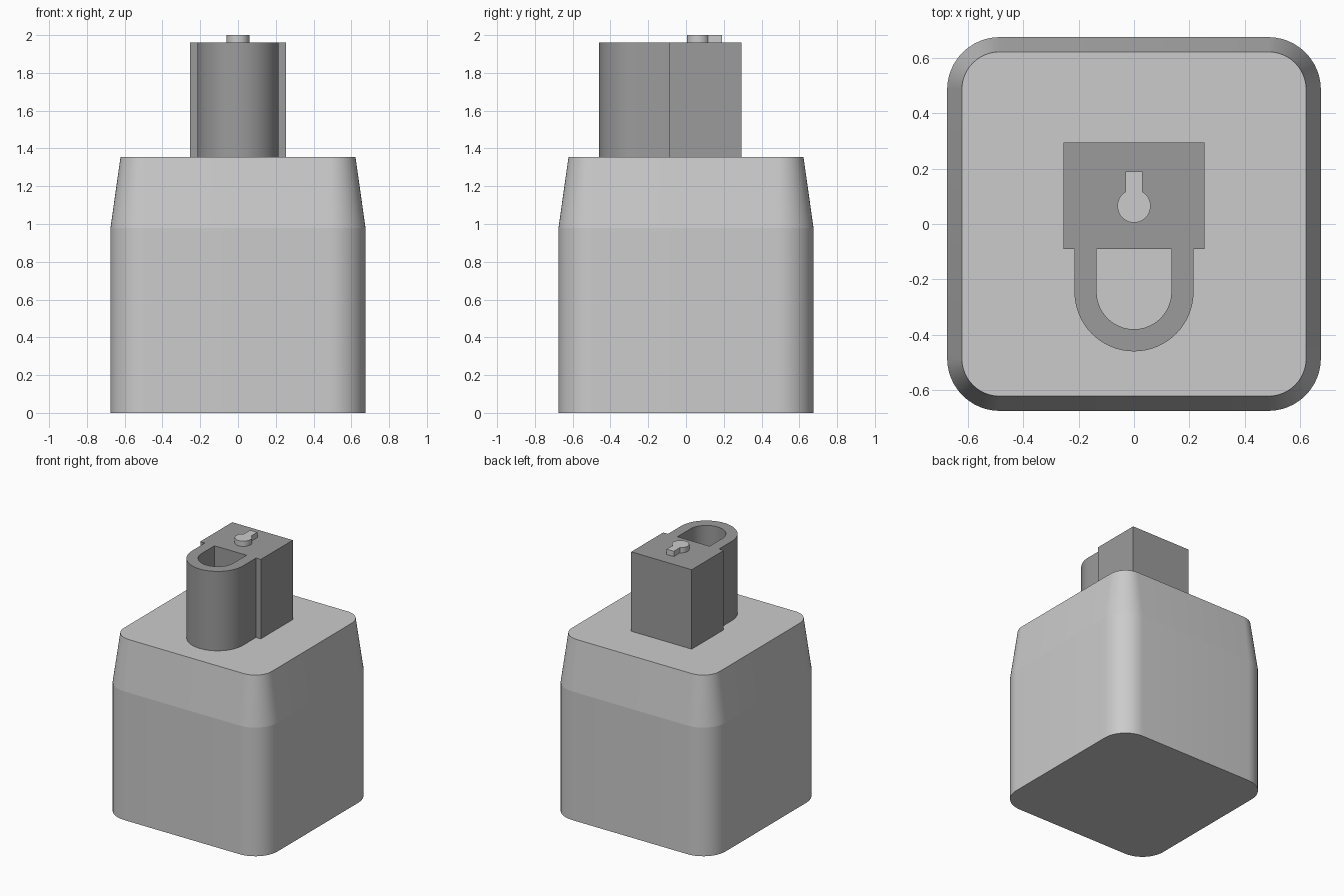
import bpy, bmesh
from math import sin, cos, pi, radians, sqrt, atan2

cube = bpy.data.objects.get("Cube")
if cube:
    bpy.data.objects.remove(cube, do_unlink=True)


def material(name, value):
    m = bpy.data.materials.new(name)
    m.use_nodes = True
    colour = (value, value, value, 1)
    m.diffuse_color = colour
    m.node_tree.nodes["Principled BSDF"].inputs["Base Color"].default_value = colour
    return m


light_grey = material("light grey", 0.6)
dark_grey = material("dark grey", 0.33)


def arc(cx, cy, r, start, end, n):
    angles = [start + (end - start) * i / n for i in range(n + 1)]
    return [(cx + r * cos(a), cy + r * sin(a)) for a in angles]


def rounded_square(half, r, n=12):
    c = half - r
    pts = []
    for i, (sx, sy) in enumerate([(1, 1), (-1, 1), (-1, -1), (1, -1)]):
        pts += arc(sx * c, sy * c, r, i * pi / 2, (i + 1) * pi / 2, n)
    return pts


def loft(name, layers, mat):
    """Solid through stacked outlines; layers is a list of (outline, z)."""
    bm = bmesh.new()
    rings = [[bm.verts.new((x, y, z)) for x, y in pts] for pts, z in layers]
    n = len(rings[0])
    for low, high in zip(rings, rings[1:]):
        for i in range(n):
            j = (i + 1) % n
            bm.faces.new((low[i], low[j], high[j], high[i]))
    bm.faces.new(rings[0][::-1])
    bm.faces.new(rings[-1])
    bmesh.ops.recalc_face_normals(bm, faces=bm.faces)
    for f in bm.faces:
        f.smooth = True
    # Level edges stay crisp; upright ones only where the outline turns sharply
    for e in bm.edges:
        level = abs(e.verts[0].co.z - e.verts[1].co.z) < 1e-5
        e.smooth = not level and e.calc_face_angle(0) < radians(30)
    mesh = bpy.data.meshes.new(name)
    bm.to_mesh(mesh)
    bm.free()
    mesh.materials.append(mat)
    ob = bpy.data.objects.new(name, mesh)
    bpy.context.collection.objects.link(ob)
    return ob


SHOULDER, TOP, LOCK_TOP = 0.98, 1.355, 1.96

# Rounded block with a tapered upper part
base = rounded_square(0.675, 0.19)
loft("body", [(base, 0), (base, SHOULDER), (rounded_square(0.622, 0.137), TOP)], light_grey)

# Padlock case
case = [(-0.255, -0.09), (0.255, -0.09), (0.255, 0.295), (-0.255, 0.295)]
loft("lock_case", [(case, TOP), (case, LOCK_TOP)], dark_grey)

# U-shaped shackle, open through its full height
bend, back = -0.245, -0.09
shackle = ([(-0.215, back)] + arc(0, bend, 0.215, pi, 2 * pi, 32) + [(0.215, back), (0.135, back)]
           + arc(0, bend, 0.135, 2 * pi, pi, 32) + [(-0.135, back)])
loft("shackle", [(shackle, TOP), (shackle, LOCK_TOP)], dark_grey)

# Raised keyhole: disc with a slot running backwards
r, w, cy = 0.06, 0.03, 0.065
a = atan2(sqrt(r * r - w * w), w)
keyhole = arc(0, cy, r, pi - a, 2 * pi + a, 32) + [(w, 0.19), (-w, 0.19)]
loft("keyhole", [(keyhole, LOCK_TOP), (keyhole, 2.0)], light_grey)
